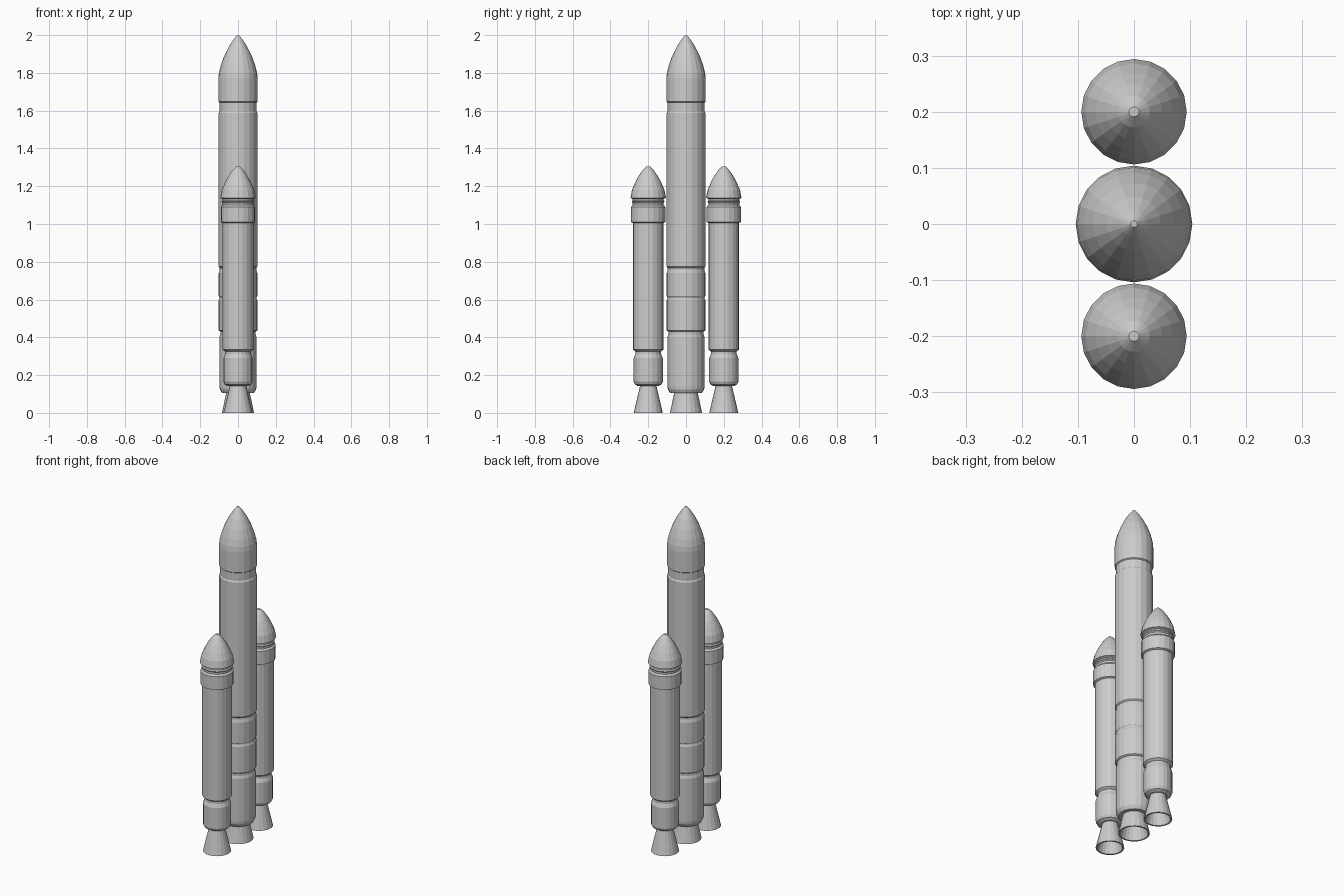
import bpy, bmesh
from math import cos, sin, pi

if "Cube" in bpy.data.objects:
    bpy.data.objects.remove(bpy.data.objects["Cube"])

SIDES = 20


def lathe(name, profile, y=0.0, closed=False):
    """Revolve (radius, z) points around a vertical axis; cap the ends unless closed."""
    bm = bmesh.new()
    rings = [[bm.verts.new((r * cos(2 * pi * i / SIDES), r * sin(2 * pi * i / SIDES), z))
              for i in range(SIDES)] for r, z in profile]
    pairs = list(zip(rings, rings[1:]))
    if closed:
        pairs.append((rings[-1], rings[0]))
    else:
        bm.faces.new(rings[0][::-1])
        bm.faces.new(rings[-1])
    for a, b in pairs:
        for i in range(SIDES):
            j = (i + 1) % SIDES
            bm.faces.new((a[i], a[j], b[j], b[i]))
    bmesh.ops.recalc_face_normals(bm, faces=bm.faces)
    mesh = bpy.data.meshes.new(name)
    bm.to_mesh(mesh)
    bm.free()
    obj = bpy.data.objects.new(name, mesh)
    obj.location.y = y
    bpy.context.collection.objects.link(obj)
    return obj


def nozzle(name, r_exit, r_throat, height, y=0.0):
    """Hollow flared bell with a thin wall and a closed throat plate."""
    t = 0.009
    lathe(name, [(r_exit, 0), (r_throat, height), (0.004, height),
                 (0.004, height - 0.012), (r_throat - t, height - 0.012),
                 (r_exit - t, 0)], y, closed=True)


# Core stage: bevelled segments separated by grooves
lathe("core_body", [
    (0.085, 0.105), (0.096, 0.125), (0.098, 0.14), (0.098, 0.40),
    (0.093, 0.415), (0.093, 0.43), (0.102, 0.436), (0.102, 0.595),
    (0.098, 0.605), (0.098, 0.612), (0.102, 0.618), (0.102, 0.74),
    (0.097, 0.757), (0.097, 0.768), (0.103, 0.775), (0.103, 1.587),
    (0.098, 1.595), (0.098, 1.645)])

# Payload fairing with pointed ogive nose
lathe("core_fairing", [
    (0.094, 1.64), (0.104, 1.648), (0.104, 1.77), (0.101, 1.80),
    (0.091, 1.84), (0.073, 1.89), (0.048, 1.94), (0.022, 1.98), (0.006, 2.0)])
nozzle("core_nozzle", 0.085, 0.062, 0.108)

# Two side boosters
for side, y in (("front", -0.2), ("back", 0.2)):
    lathe(side + "_booster_body", [
        (0.055, 0.142), (0.070, 0.15), (0.077, 0.165), (0.077, 0.29),
        (0.068, 0.312), (0.068, 0.325), (0.081, 0.335), (0.081, 1.005),
        (0.091, 1.01), (0.091, 1.09), (0.082, 1.10), (0.082, 1.112),
        (0.087, 1.118), (0.082, 1.125), (0.082, 1.14)], y)
    lathe(side + "_booster_nose", [
        (0.080, 1.132), (0.094, 1.138), (0.086, 1.18), (0.069, 1.22),
        (0.050, 1.255), (0.028, 1.287), (0.009, 1.305)], y)
    nozzle(side + "_booster_nozzle", 0.077, 0.043, 0.145, y)
